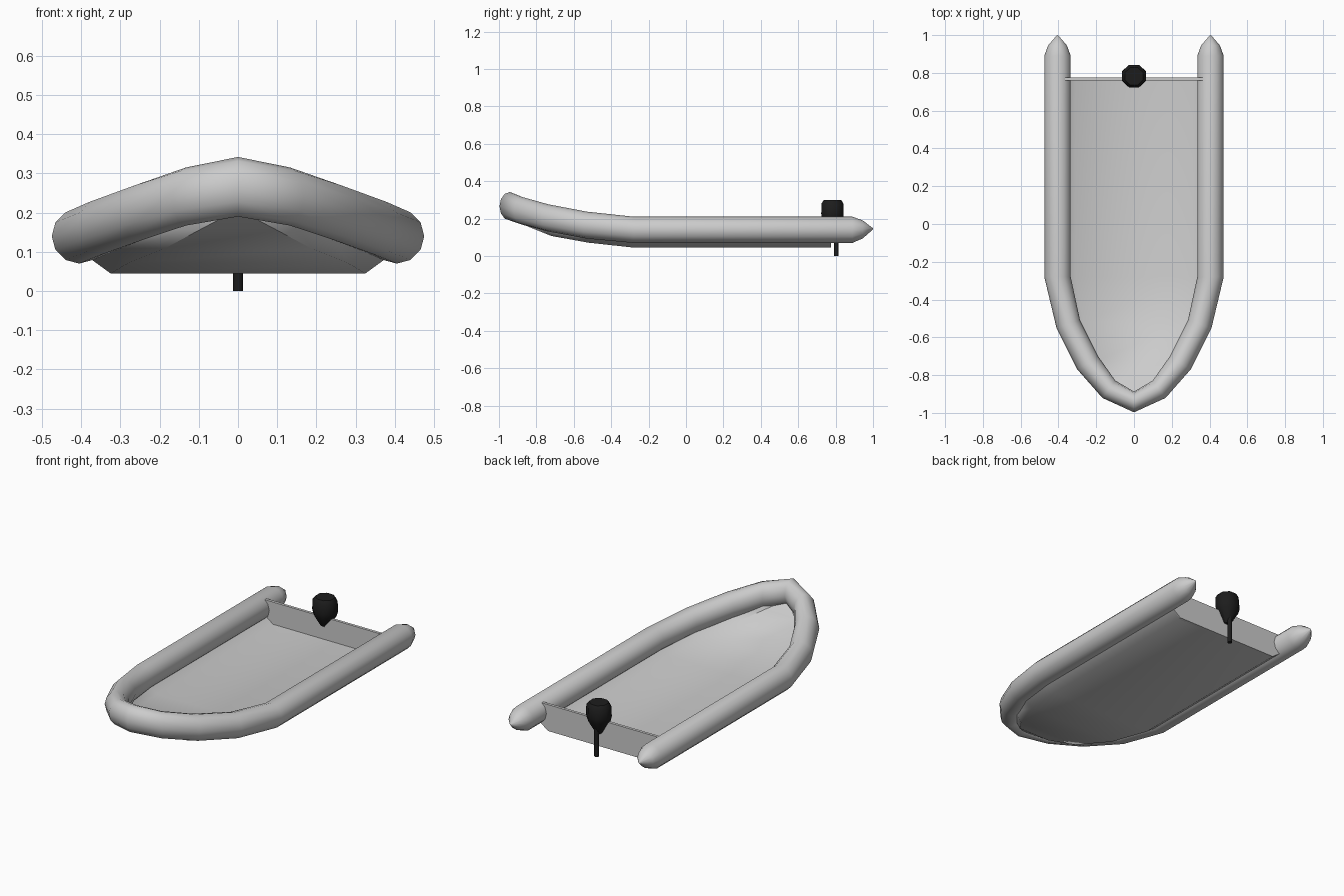
import bpy, bmesh, math
from mathutils import Vector

if "Cube" in bpy.data.objects:
    bpy.data.objects.remove(bpy.data.objects["Cube"])


def loft(name, rings, closed=True, cap=True, angle=45, mat=None):
    """Skin a list of equal-length point rings into an object."""
    bm = bmesh.new()
    rows = [[bm.verts.new(p) for p in ring] for ring in rings]
    n = len(rows[0])
    for a, b in zip(rows, rows[1:]):
        for i in range(n if closed else n - 1):
            j = (i + 1) % n
            bm.faces.new((a[i], a[j], b[j], b[i]))
    if cap:
        for row in cap_rows(rows, cap):
            bm.faces.new(row)
    bmesh.ops.recalc_face_normals(bm, faces=bm.faces)
    me = bpy.data.meshes.new(name)
    bm.to_mesh(me)
    bm.free()
    ob = bpy.data.objects.new(name, me)
    bpy.context.collection.objects.link(ob)
    if mat:
        me.materials.append(mat)
    bpy.ops.object.select_all(action='DESELECT')
    ob.select_set(True)
    bpy.context.view_layer.objects.active = ob
    bpy.ops.object.shade_smooth_by_angle(angle=math.radians(angle))
    return ob


def cap_rows(rows, cap):
    return [rows[0]] if cap == 'START' else [rows[0], rows[-1]]


black = bpy.data.materials.new("black")
black.diffuse_color = (0.012, 0.012, 0.012, 1)
black.use_nodes = True
black.node_tree.nodes["Principled BSDF"].inputs["Base Color"].default_value = black.diffuse_color

# Inflatable tube: centre, outward offset (x, y), vertical radius
stations = [
    ((.405, 1.0, .145), (.003, 0), .003),
    ((.405, .945, .142), (.050, 0), .048),
    ((.405, .89, .14), (.070, 0), .070),
    ((.405, -.28, .14), (.070, 0), .070),
    ((.348, -.53, .165), (.062, -.022), .072),
    ((.245, -.735, .203), (.055, -.035), .073),
    ((.133, -.875, .241), (.034, -.046), .074),
    ((0, -.942, .266), (0, -.055), .076),
]
rings = []
for c, out, rv in stations:
    ring = []
    for k in range(12):
        t = math.tau * k / 12
        ring.append(Vector(c) + Vector((*out, 0)) * math.cos(t)
                    + Vector((0, 0, rv)) * math.sin(t))
    rings.append(ring)
tube = loft("inflatable_tube", rings, cap='START', angle=60)
mirror = tube.modifiers.new("mirror", 'MIRROR')
mirror.use_clip = True

# Hull floor: y, bottom half width, bottom z, side half width, side z
sections = [
    (.77, .325, .045, .38, .085),
    (-.28, .325, .045, .38, .085),
    (-.52, .28, .071, .335, .11),
    (-.72, .19, .107, .235, .155),
    (-.84, .10, .155, .13, .195),
    (-.91, .015, .20, .025, .225),
]
outer = [[(-ws, y, zs), (-wb, y, zb), (wb, y, zb), (ws, y, zs)]
         for y, wb, zb, ws, zs in sections]
# Closed section with the inside floor slightly above the bottom
hull_rings = [r + [(x * .96, y, z + .024) for x, y, z in reversed(r)] for r in outer]
loft("hull_floor", hull_rings, angle=45)

# Transom board between the tubes
profile = [(-.375, .195), (-.375, .082), (-.325, .045),
           (.325, .045), (.375, .082), (.375, .195)]
loft("transom", [[(x, y, z) for x, z in profile] for y in (.76, .776)], angle=30)


def motor_rings(levels, cy, sides=8):
    """Rings of (z, half x, half y) with flats facing the axes."""
    f = 1 / math.cos(math.pi / sides)
    return [[(rx * f * math.cos(math.tau * (k + .5) / sides),
              cy + ry * f * math.sin(math.tau * (k + .5) / sides), z)
             for k in range(sides)] for z, rx, ry in levels]


# Outboard motor head tapering to the shaft
loft("motor_head", motor_rings([(.125, .015, .015), (.20, .058, .056),
                                (.225, .064, .060), (.28, .062, .059),
                                (.30, .048, .046)], .783), angle=50, mat=black)
loft("motor_shaft", motor_rings([(0, .0125, .0125), (.20, .0125, .0125)], .803),
     angle=50, mat=black)
